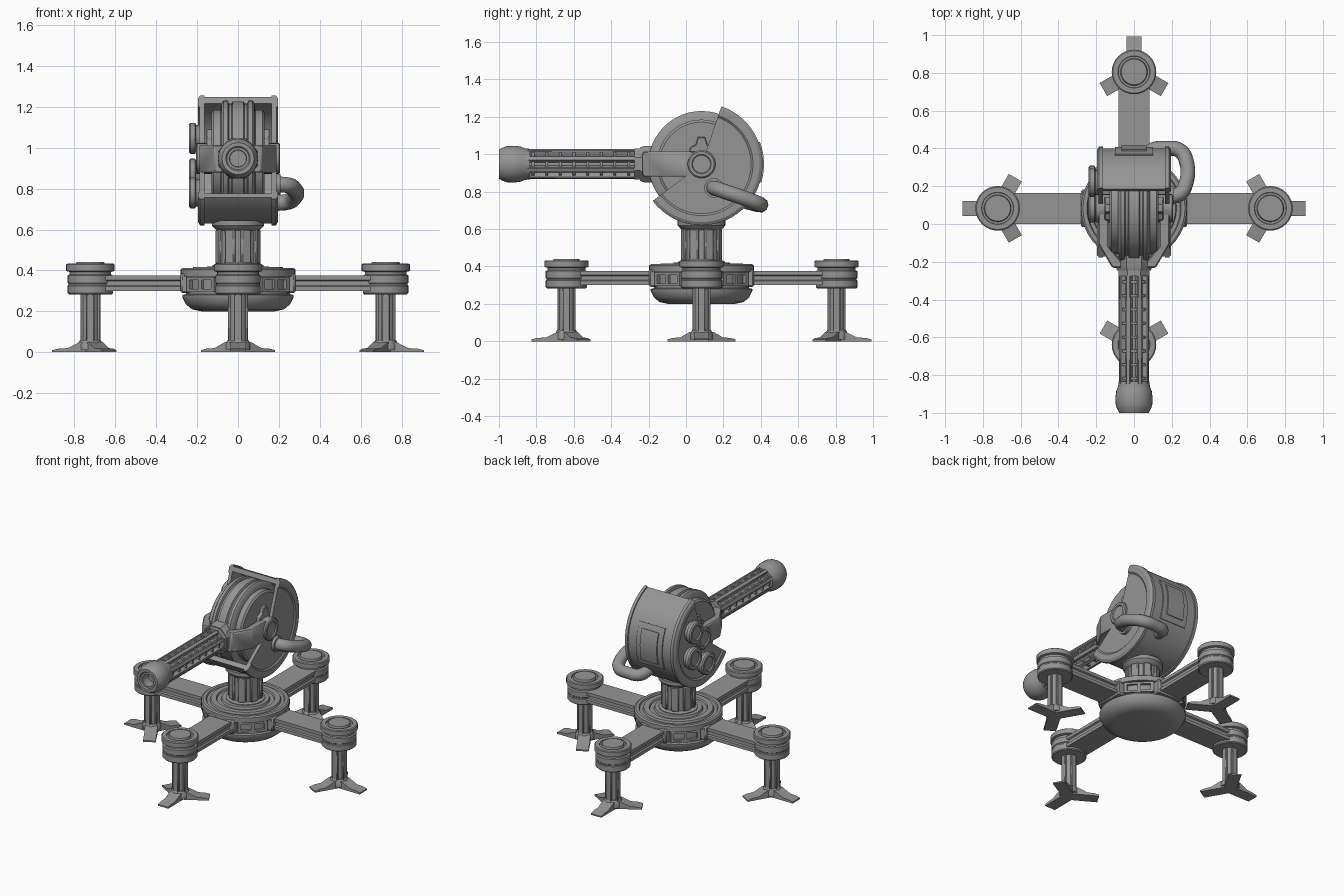
import bpy, bmesh
from math import cos, sin, pi, radians, tau
from mathutils import Matrix, Vector

cube = bpy.data.objects.get("Cube")
if cube:
    bpy.data.objects.remove(cube)

metal = bpy.data.materials.new("plain_grey_metal")
metal.use_nodes = True
GREY = (0.3, 0.3, 0.3, 1)
metal.diffuse_color = GREY
metal.node_tree.nodes["Principled BSDF"].inputs["Base Color"].default_value = GREY

CY = 0.083                                   # centre line of the base
AXIS = Matrix.Translation((0, CY, 0.947))    # pivot of the head
BASE = Matrix.Translation((0, CY, 0))


def place(axis, a, b, h):
    return {"X": (h, a, b), "Y": (a, h, b), "Z": (a, b, h)}[axis]


def finish(name, bm, matrix, bevel=0):
    bmesh.ops.remove_doubles(bm, verts=bm.verts, dist=1e-5)
    bmesh.ops.recalc_face_normals(bm, faces=bm.faces)
    mesh = bpy.data.meshes.new(name)
    bm.to_mesh(mesh)
    bm.free()
    mesh.materials.append(metal)
    mesh.shade_smooth()
    mesh.set_sharp_from_angle(angle=radians(32))
    ob = bpy.data.objects.new(name, mesh)
    ob.matrix_world = matrix
    bpy.context.collection.objects.link(ob)
    if bevel:
        mod = ob.modifiers.new("bevel", "BEVEL")
        mod.width, mod.segments = bevel, 1
    return ob


def lathe(name, profile, axis="Z", matrix=BASE, segs=32, start=0, sweep=360, loop=False):
    """Turn (radius, height) points about an axis; partial sweeps get end caps."""
    bm = bmesh.new()
    full = sweep == 360
    rings = []
    for i in range(segs if full else segs + 1):
        t = radians(start + sweep * i / segs)
        rings.append([bm.verts.new(place(axis, r * cos(t), r * sin(t), h)) for r, h in profile])
    n = len(profile)
    for i in range(segs):
        p, q = rings[i], rings[(i + 1) % len(rings)]
        for j in range(n if loop else n - 1):
            k = (j + 1) % n
            bm.faces.new((p[j], p[k], q[k], q[j]))
    if not full:
        bm.faces.new(rings[0])
        bm.faces.new(rings[-1])
    return finish(name, bm, matrix)


def prism(name, pts, axis, lo, hi, matrix=BASE, bevel=0):
    """Extrude a flat outline along an axis."""
    bm = bmesh.new()
    a = [bm.verts.new(place(axis, u, v, lo)) for u, v in pts]
    b = [bm.verts.new(place(axis, u, v, hi)) for u, v in pts]
    bm.faces.new(a)
    bm.faces.new(b)
    for i in range(len(pts)):
        k = (i + 1) % len(pts)
        bm.faces.new((a[i], a[k], b[k], b[i]))
    return finish(name, bm, matrix, bevel)


def box(name, x, y, z, matrix=BASE, bevel=0):
    return prism(name, [(x[0], y[0]), (x[1], y[0]), (x[1], y[1]), (x[0], y[1])],
                 "Z", z[0], z[1], matrix, bevel)


def turn(deg, axis="Z"):
    return Matrix.Rotation(radians(deg), 4, axis)


# Base hub with stepped rings and a bowl underneath
lathe("base_hub", [(0, .29), (.25, .29), (.25, .37), (.28, .37), (.28, .405), (.27, .412),
                   (.25, .412), (.245, .402), (.225, .402), (.22, .416), (.185, .416),
                   (.18, .405), (.155, .405), (.15, .42), (0, .42)], segs=48)
lathe("base_bowl", [(0, .2), (.18, .2), (.225, .21), (.255, .235), (.272, .27), (.272, .28),
                    (.255, .284), (.255, .295), (0, .295)], segs=48)

# Column with raised ribs
lathe("column", [(0, .4), (.125, .4), (.125, .425), (.1, .432), (.1, .595), (.115, .605),
                 (.128, .62), (.128, .645), (0, .645)], segs=32)
for i in range(8):
    box("column_rib", (.085, .11), (-.026, .026), (.43, .6), BASE @ turn(45 * i + 22.5), .006)

# Four legs, each with arm, pod, post and three-toed foot
arm = [(-.082, .3), (.082, .3), (.082, .322), (.072, .327), (.072, .348), (.082, .353),
       (.082, .375), (-.082, .375), (-.082, .353), (-.072, .348), (-.072, .327), (-.082, .322)]
toe = [(0, 0), (.187, 0), (.187, .01), (.155, .018), (.11, .02), (.05, .05), (0, .05)]
for i in range(4):
    spin = BASE @ turn(90 * i)
    prism("leg_arm", arm, "X", .22, .65, spin)
    box("arm_bracket", (.2, .28), (-.1, .1), (.29, .385), spin, .008)
    pod = spin @ Matrix.Translation((.722, 0, 0))
    lathe("leg_pod", [(0, .283), (.105, .283), (.111, .289), (.111, .325), (.107, .329),
                      (.107, .335), (.111, .339), (.111, .375), (.102, .38), (.102, .393),
                      (.118, .397), (.118, .428), (.112, .433), (.085, .433), (.083, .425),
                      (.072, .425), (.068, .44), (0, .44)], matrix=pod)
    lathe("leg_post", [(0, .03), (.042, .03), (.042, .29), (0, .29)], matrix=pod, segs=16)
    for k in range(4):
        box("post_rib", (.03, .049), (-.02, .02), (.05, .285), pod @ turn(90 * k), .004)
    lathe("foot_hub", [(0, .01), (.062, .01), (.062, .04), (.05, .06), (0, .06)], matrix=pod, segs=12)
    for k in range(3):
        prism("foot_toe", toe, "Y", -.04, .04, pod @ turn(120 * k))
    # Vent frame on the hub between the arms
    vent = spin @ turn(45)
    for z in (.295, .353):
        box("vent_rail", (.22, .262), (-.095, .095), (z, z + .014), vent)
    for y in (-.095, -.01, .075):
        box("vent_bar", (.22, .262), (y, y + .02), (.295, .367), vent)

# Ridged drum in the middle of the head
half = [(0, .13), (.225, .13), (.238, .12), (.238, .085), (.272, .08), (.284, .07),
        (.284, .05), (.268, .045), (.268, .032), (.28, .027)]
lathe("drum", half + [(r, -h) for r, h in reversed(half)], "X", AXIS, 48)

# Wrap-around rear housing: thick cheeks joined by a recessed outer wall
SECTOR = dict(axis="X", matrix=AXIS, segs=36, start=-143, sweep=214)
lathe("housing_shell", [(.285, -.17), (.285, .17), (.318, .17), (.318, -.17)], loop=True, **SECTOR)
for s in (-1, 1):
    lathe("housing_cheek", [(.02, .165 * s), (.02, .188 * s), (.265, .188 * s), (.275, .196 * s),
                            (.31, .196 * s), (.327, .185 * s), (.327, .165 * s)],
          loop=True, **SECTOR)

# Rear hatch, a frame with a raised inner panel
lathe("hatch_frame", [(.3, -.1), (.326, -.1), (.326, .1), (.3, .1)], "X", AXIS, 8, -24, 52, True)
lathe("hatch_panel", [(.3, -.065), (.334, -.065), (.334, .065), (.3, .065)], "X", AXIS, 8, -17, 38, True)

# Yoke, pivots and lugs, mirrored on both sides
yoke = [(.135, .03), (.188, .03), (.188, -.19), (.115, -.315), (.06, -.315), (.06, -.29), (.135, -.2)]
for s in (-1, 1):
    prism("yoke_arm", [(s * x, y) for x, y in yoke], "Z", -.067, .067, AXIS, .006)
    lathe("pivot_hub", [(0, .11 * s), (.075, .11 * s), (.075, .2 * s), (.068, .206 * s),
                        (.052, .206 * s), (.048, .198 * s), (0, .198 * s)], "X", AXIS, 24)
    lug = [(-.075, 0), (-.06, .09), (-.03, .105), (-.02, .145), (.02, .145), (.03, .105), (.06, .07), (.06, 0)]
    prism("pivot_lug", lug, "X", .12 * s, .155 * s, AXIS, .004)

# Three round caps on one cheek
for deg in (36, -27, -90):
    t = radians(deg)
    m = AXIS @ Matrix.Translation((0, .168 * cos(t), .168 * sin(t)))
    lathe("side_cap", [(0, -.17), (.066, -.17), (.066, -.205), (.076, -.21), (.076, -.232),
                       (.068, -.24), (.05, -.24), (.046, -.232), (0, -.232)], "X", m, 24)

# Barrel: collar, slotted jacket and muzzle
gun = Matrix.Translation((0, 0, .947))
lathe("barrel_collar", [(0, -.16), (.105, -.16), (.105, -.225), (.097, -.245), (.09, -.245),
                        (.09, -.275), (0, -.275)], "Y", gun @ turn(22.5, "Y"), 8)
lathe("barrel_core", [(0, -.26), (.055, -.26), (.055, -.85), (0, -.85)], "Y", gun, 24)
for i in range(8):
    box("barrel_slat", (.05, .083), (-.85, -.26), (-.013, .013), gun @ turn(45 * i + 22.5, "Y"), .003)
for i in range(8):
    y = -.3 - i * .073
    lathe("barrel_ring", [(.05, y), (.073, y), (.073, y - .014), (.05, y - .014)],
          "Y", gun, 24, loop=True)
lathe("muzzle", [(0, -.835), (.082, -.835), (.084, -.86), (.094, -.885), (.098, -.915),
                 (.097, -.955), (.09, -.978), (.078, -1), (.06, -1), (.054, -.992),
                 (.042, -.992), (.04, -.93), (0, -.93)], "Y", gun, 32)

# Feed pipe from the cheek round to the back of the housing
curve = bpy.data.curves.new("feed_pipe", "CURVE")
curve.dimensions = "3D"
curve.bevel_depth, curve.bevel_resolution, curve.resolution_u = .04, 3, 6
curve.use_fill_caps = True
path = [(.17, .15, .82), (.235, .155, .818), (.27, .2, .803), (.275, .34, .755),
        (.24, .39, .735), (.17, .4, .73), (.09, .385, .73), (.06, .31, .75)]
spline = curve.splines.new("BEZIER")
spline.bezier_points.add(len(path) - 1)
for point, co in zip(spline.bezier_points, path):
    point.co = co
    point.handle_left_type = point.handle_right_type = "AUTO"
curve.materials.append(metal)
bpy.context.collection.objects.link(bpy.data.objects.new("feed_pipe", curve))
lathe("pipe_flange", [(0, .17), (.052, .17), (.052, .208), (0, .208)], "X",
      Matrix.Translation((0, .15, .82)), 20)
